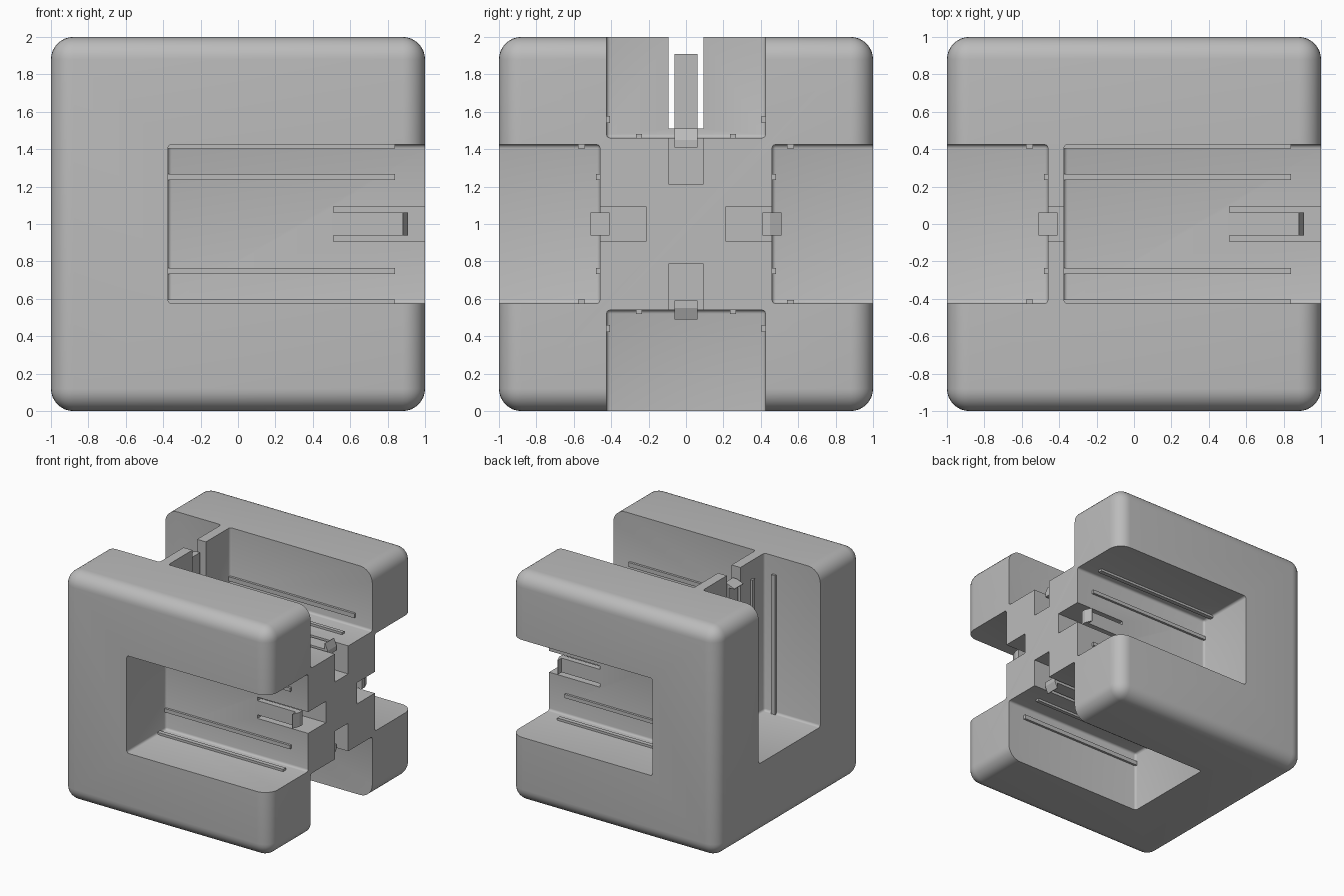
import bpy, bmesh, math
from mathutils import Matrix, Vector

if "Cube" in bpy.data.objects:
    bpy.data.objects.remove(bpy.data.objects["Cube"], do_unlink=True)

grey = bpy.data.materials.new("light_grey")
grey.use_nodes = True
colour = (0.5, 0.5, 0.5, 1)
grey.diffuse_color = colour
grey.node_tree.nodes["Principled BSDF"].inputs["Base Color"].default_value = colour


def make(name, bm):
    bmesh.ops.recalc_face_normals(bm, faces=bm.faces)
    mesh = bpy.data.meshes.new(name)
    bm.to_mesh(mesh)
    bm.free()
    mesh.materials.append(grey)
    ob = bpy.data.objects.new(name, mesh)
    bpy.context.collection.objects.link(ob)
    return ob


def add_box(bm, lo, hi):
    lo, hi = Vector(lo), Vector(hi)
    m = Matrix.Translation((lo + hi) / 2) @ Matrix.Diagonal((*(hi - lo), 1))
    bmesh.ops.create_cube(bm, size=1, matrix=m)


def box(name, lo, hi, frame, radius=0, segments=3):
    bm = bmesh.new()
    add_box(bm, lo, hi)
    if radius:
        bmesh.ops.bevel(bm, geom=bm.edges[:], offset=radius, segments=segments,
                        profile=0.5, affect='EDGES')
    bm.transform(frame)
    return make(name, bm)


# Local frame of a channel: u along it to its open end, v across, w outward
centre = Matrix.Translation((0, 0, 1))
front = Matrix(((1, 0, 0, 0), (0, 0, -1, 0), (0, 1, 0, 0), (0, 0, 0, 1)))
left = Matrix(((0, 0, -1, 0), (0, 1, 0, 0), (1, 0, 0, 0), (0, 0, 0, 1)))
frames = {side: centre @ Matrix.Rotation(math.radians(90 * i), 4, 'X') @ front
          for i, side in enumerate(("front", "bottom", "back", "top"))}
frames["end"] = centre @ left

START, HALF, FLOOR = -0.375, 0.425, 0.46
SLOT, CLIP = 0.093, 0.062

# Rounded cube body with five channels and their clip slots cut out
body = box("body", (-1, -1, -1), (1, 1, 1), centre, 0.12, 8)
cutters = []
for side, frame in frames.items():
    cutters.append(box(side + "_channel_cutter", (START, -HALF, FLOOR),
                       (1.5, HALF, 1.5), frame, 0.02))
    cutters.append(box(side + "_slot_cutter", (0.51, -SLOT, 0.215),
                       (1.4, SLOT, 0.7), frame))
for cutter in cutters:
    cutter.hide_render = True
    mod = body.modifiers.new("cut", 'BOOLEAN')
    mod.operation, mod.solver, mod.object = 'DIFFERENCE', 'EXACT', cutter
bpy.context.view_layer.update()
mesh = bpy.data.meshes.new_from_object(
    body.evaluated_get(bpy.context.evaluated_depsgraph_get()))
body.modifiers.clear()
body.data = mesh
for cutter in cutters:
    bpy.data.objects.remove(cutter, do_unlink=True)

bpy.ops.object.select_all(action='DESELECT')
body.select_set(True)
bpy.context.view_layer.objects.active = body
bpy.ops.object.shade_smooth_by_angle(angle=math.radians(35))

for side, frame in frames.items():
    # Guide rails on the channel floor and walls
    bm = bmesh.new()
    for s in (-1, 1):
        for v0, v1, w0, w1 in ((0.235, 0.267, FLOOR - 0.01, FLOOR + 0.02),
                               (HALF - 0.02, HALF + 0.01, 0.54, 0.578)):
            a, b = sorted((s * v0, s * v1))
            add_box(bm, (START - 0.01, a, w0), (0.84, b, w1))
    bm.transform(frame)
    make(side + "_guide_rails", bm)

    # Springy clip arm with a ramped hook at its tip
    profile = [(0.51, 0.41), (0.91, 0.41), (0.91, 0.45), (0.885, 0.51),
               (0.88, 0.51), (0.88, FLOOR), (0.51, FLOOR)]
    bm = bmesh.new()
    face = bm.faces.new([bm.verts.new((u, -CLIP, w)) for u, w in profile])
    ext = bmesh.ops.extrude_face_region(bm, geom=[face])
    bmesh.ops.translate(bm, vec=(0, 2 * CLIP, 0),
                        verts=[g for g in ext["geom"] if isinstance(g, bmesh.types.BMVert)])
    bm.transform(frame)
    make(side + "_clip", bm)
